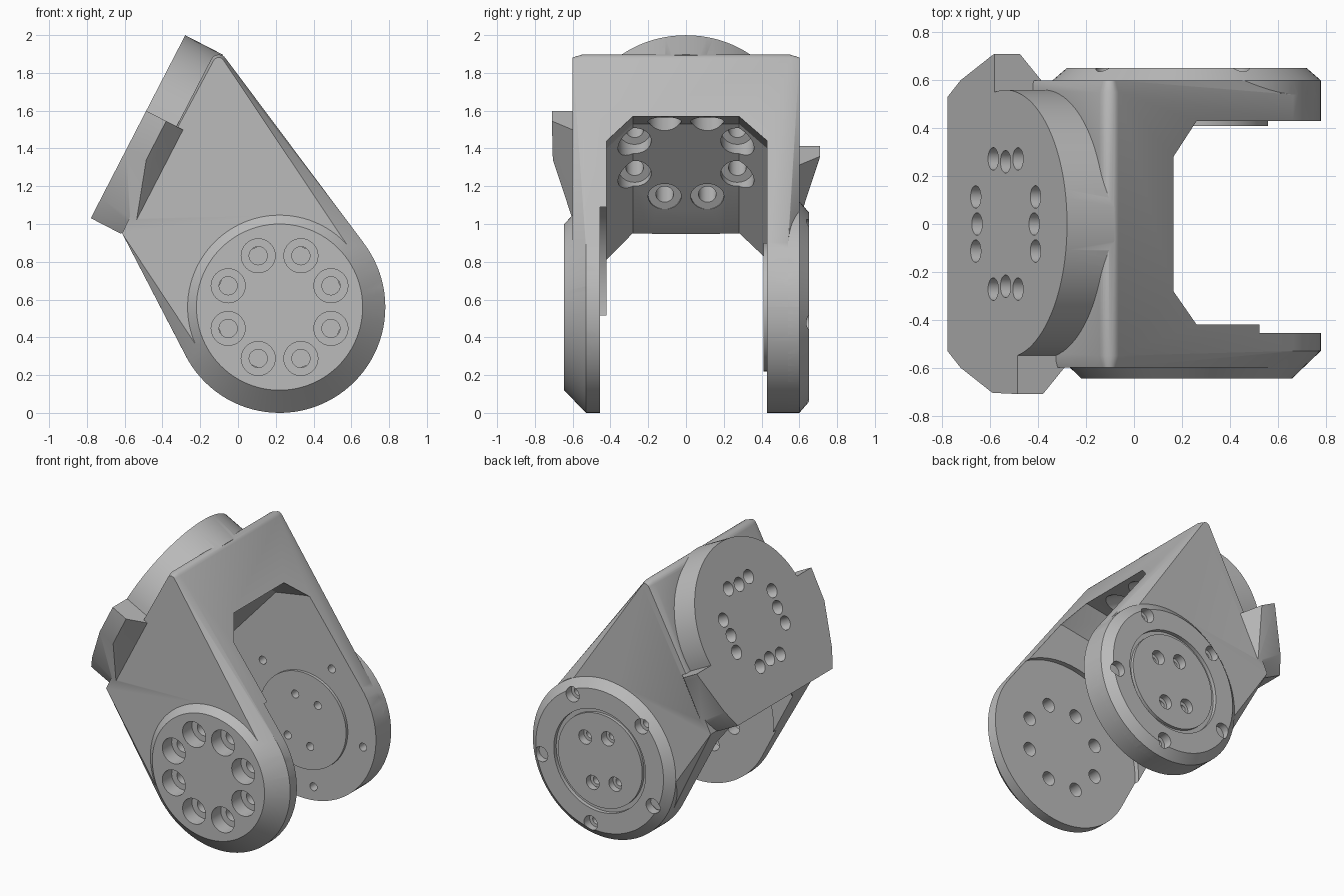
import bpy, bmesh
from math import cos, sin, radians, pi
from mathutils import Vector, Matrix

if "Cube" in bpy.data.objects:
    bpy.data.objects.remove(bpy.data.objects["Cube"], do_unlink=True)

grey = bpy.data.materials.new("satin_grey")
grey.use_nodes = True
grey.diffuse_color = (0.5, 0.5, 0.5, 1)
grey.node_tree.nodes["Principled BSDF"].inputs["Base Color"].default_value = (0.5, 0.5, 0.5, 1)

# Pivot axis of the fork, and a tilted frame for the mounting plate (along, side, out)
PX, PZ, TILT = 0.22, 0.56, radians(62.7)
tilted = Matrix.Translation((PX, 0, PZ)) @ Matrix.Rotation(-TILT, 4, 'Y')


def plate(t, y, n):
    return tilted @ Vector((t, y, n))


def arm(r, angle, y):
    return Vector((PX + r * cos(angle), y, PZ + r * sin(angle)))


def make(name, bm):
    me = bpy.data.meshes.new(name)
    bmesh.ops.recalc_face_normals(bm, faces=bm.faces)
    bm.to_mesh(me)
    bm.free()
    me.materials.append(grey)
    ob = bpy.data.objects.new(name, me)
    bpy.context.collection.objects.link(ob)
    return ob


def hull(name, points):
    bm = bmesh.new()
    for p in points:
        bm.verts.new(p)
    res = bmesh.ops.convex_hull(bm, input=bm.verts)
    loose = [v for v in bm.verts if not v.link_faces]
    bmesh.ops.delete(bm, geom=loose, context='VERTS')
    bmesh.ops.dissolve_limit(bm, angle_limit=0.002, verts=bm.verts, edges=bm.edges)
    return make(name, bm)


def rods(name, spans, r0, r1=None, sides=32):
    """Cylinders or cones between pairs of points, in one object."""
    bm = bmesh.new()
    for a, b in spans:
        d = b - a
        m = Matrix.Translation((a + b) / 2) @ d.to_track_quat('Z', 'Y').to_matrix().to_4x4()
        bmesh.ops.create_cone(bm, cap_ends=True, segments=sides, radius1=r0,
                              radius2=r0 if r1 is None else r1, depth=d.length, matrix=m)
    return make(name, bm)


def combine(target, other, operation):
    mod = target.modifiers.new("join", 'BOOLEAN')
    mod.operation, mod.solver, mod.object = operation, 'EXACT', other
    bpy.context.view_layer.objects.active = target
    bpy.ops.object.modifier_apply(modifier=mod.name)
    bpy.data.objects.remove(other, do_unlink=True)


def disc(name, y0, y1, r0, r1=None):
    return rods(name, [(arm(0, 0, y0), arm(0, 0, y1))], r0, r1, 96)


# Fork body: round foot swept up to a rounded top edge, narrowing at the sides
def ring(r, y):
    return [arm(r, 2 * pi * i / 96, y) for i in range(96)]


points = ring(0.56, -0.53) + ring(0.56, 0.54) + ring(0.48, -0.6) + ring(0.48, 0.6)
for y, r in ((-0.6, 0.03), (-0.55, 0.045), (0.55, 0.045), (0.6, 0.03)):
    for i in range(24):
        a = 2 * pi * i / 24
        points.append(plate(1.0 + r * cos(a), y, 0.879 + r * sin(a)))
    points += [plate(-0.035, y, 0.92), plate(0.1, y, 0.924)]
body = hull("fork_bracket", points)

# Raised bearing discs on the outside of each arm
combine(body, disc("front_disc", -0.53, -0.645, 0.56, 0.44), 'UNION')
combine(body, disc("back_disc", 0.5, 0.6, 0.56), 'UNION')
combine(body, disc("back_disc_rim", 0.6, 0.652, 0.56, 0.5), 'UNION')

# Round mounting plate with a flat lower edge
flange = rods("mounting_plate", [(plate(0.49, 0, 0.88), plate(0.49, 0, 1.104))], 0.56, None, 96)
trim = hull("trim", [plate(t, y, n) for t in (-0.3, -0.04) for y in (-1, 1) for n in (0.8, 1.3)])
combine(flange, trim, 'DIFFERENCE')
combine(body, flange, 'UNION')

# Flared ears on both sides of the plate, the front one longer
for side, end in ((-1, 0.6), (1, 0.39)):
    outline = [(-0.04, 0), (-0.04, 0.53), (0.08, 0.6), (0.37, 0.705), (end, 0.71), (end, 0)]
    pts = [plate(t, side * y, 1.104) for t, y in outline]
    pts += [plate(t, side * y, 0.985) for t, y in outline[2:5]]
    pts += [plate(t, side * y, 0.88) for t in (0.05, end) for y in (0, 0.595)]
    pts += [plate(-0.04, side * y, 0.925) for y in (0, 0.53)]
    combine(body, hull("ear", pts), 'UNION')

# Open pocket between the arms, chamfered towards the floor
floor = [plate(0.72, 0, 0.72), plate(0.2, 0, 0.76)]
section = [(0.15, 1.57), (-0.6, 0.93), (-0.8, 0.75), (-0.4, -0.4), (1.3, -0.4), (1.3, 1.57)]
section += [(p.x, p.z) for p in floor]
pocket = [Vector((x, y, z)) for x, z in section for y in (-0.28, 0.28)]
pocket += [Vector((x + 0.085, y, z - 0.13)) for x, z in section for y in (-0.42, 0.43)]
combine(body, hull("pocket", pocket), 'DIFFERENCE')

# Inner faces: round relief on the front arm, low boss on the back arm
combine(body, disc("relief", -0.455, -0.35, 0.61), 'DIFFERENCE')
combine(body, disc("boss", 0.41, 0.5, 0.34), 'UNION')

# Ring groove in the back disc
combine(body, disc("groove", 0.625, 0.7, 0.36), 'DIFFERENCE')
combine(body, disc("cap", 0.6, 0.647, 0.33), 'UNION')

# Bolt pattern shared by the plate and the front arm
A, B = 0.272, 0.113
eight = [(sx * a, sy * b) for a, b in ((A, B), (B, A)) for sx in (-1, 1) for sy in (-1, 1)]
four = [(0, 0.26), (0, -0.26), (0.26, 0), (-0.26, 0)]


def front(p, y):
    return Vector((PX + p[0], y, PZ + p[1]))


def drill(spans, r):
    combine(body, rods("drill", spans, r), 'DIFFERENCE')


drill([(plate(0.49 + t, y, 0.4), plate(0.49 + t, y, 0.88)) for t, y in eight], 0.088)
drill([(plate(0.49 + t, y, 0.8), plate(0.49 + t, y, 1.2)) for t, y in eight], 0.047)
drill([(plate(0.49 + t, y, 1.0), plate(0.49 + t, y, 1.2)) for t, y in four], 0.047)
drill([(front(p, -0.7), front(p, -0.54)) for p in eight], 0.09)
drill([(front(p, -0.7), front(p, -0.4)) for p in eight], 0.048)

# Back arm bolts: five around the rim and four in the cap
rim = [(0.465, TILT + 2 * pi * i / 5) for i in range(5)]
cap = [(0.18, radians(a)) for a in (49, 109, 229, 289)]
for spots, wide in ((rim, 0.052), (cap, 0.05)):
    drill([(arm(r, a, 0.59), arm(r, a, 0.75)) for r, a in spots], wide)
    drill([(arm(r, a, 0.36), arm(r, a, 0.75)) for r, a in spots], 0.028)

# Smooth the round surfaces, keep edges sharp
bpy.ops.object.select_all(action='DESELECT')
body.select_set(True)
bpy.context.view_layer.objects.active = body
bpy.ops.object.shade_smooth_by_angle(angle=radians(25))
